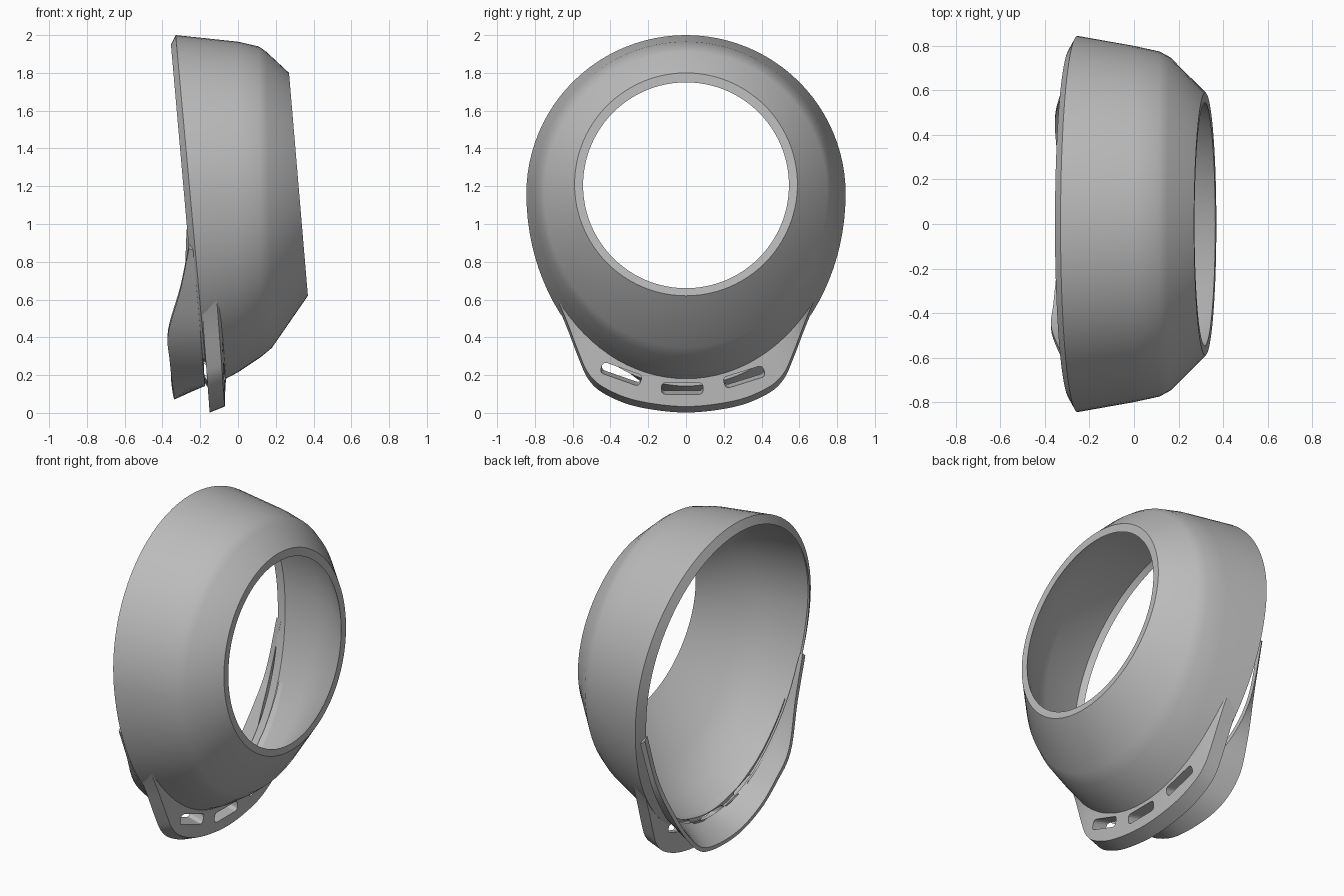
import bpy, bmesh
from math import sin, cos, pi, radians
from mathutils import Vector, Matrix

cube = bpy.data.objects.get("Cube")
if cube:
    bpy.data.objects.remove(cube)

grey = bpy.data.materials.new("plain_grey")
grey.use_nodes = True
grey.diffuse_color = (0.5, 0.5, 0.5, 1)
grey.node_tree.nodes["Principled BSDF"].inputs["Base Color"].default_value = (0.5, 0.5, 0.5, 1)


def make_object(name, bm):
    bmesh.ops.recalc_face_normals(bm, faces=bm.faces)
    mesh = bpy.data.meshes.new(name)
    bm.to_mesh(mesh)
    bm.free()
    mesh.materials.append(grey)
    obj = bpy.data.objects.new(name, mesh)
    bpy.context.collection.objects.link(obj)
    return obj


def egg(station, a):
    """Point on an egg-shaped section; x leans with height."""
    xt, zt, xb, zb, ry, zc = station
    z = zc + sin(a) * ((zt - zc) if sin(a) > 0 else (zc - zb))
    return Vector((xb + (xt - xb) * (z - zb) / (zt - zb), ry * cos(a), z))


def loft(name, loops, close_loops, close_sections):
    """Skin a list of equally long point loops with quads."""
    bm = bmesh.new()
    rows = [[bm.verts.new(p) for p in loop] for loop in loops]
    n, m = len(rows), len(rows[0])
    for i in range(n if close_sections else n - 1):
        a, b = rows[i], rows[(i + 1) % n]
        for j in range(m if close_loops else m - 1):
            k = (j + 1) % m
            bm.faces.new((a[j], a[k], b[k], b[j]))
    if not close_loops:
        bm.faces.new([r[0] for r in rows])
        bm.faces.new([r[-1] for r in rows])
    return make_object(name, bm)


def smooth_path(points, steps=6):
    """Catmull-Rom curve through the points."""
    full = [Vector(p) for p in points]
    ext = [2 * full[0] - full[1]] + full + [2 * full[-1] - full[-2]]
    out = []
    for a, b, c, d in zip(ext, ext[1:], ext[2:], ext[3:]):
        for s in range(steps):
            t = s / steps
            out.append(0.5 * (2 * b + (c - a) * t + (2 * a - 5 * b + 4 * c - d) * t * t
                              + (3 * b - a - 3 * c + d) * t ** 3))
    return out + [full[-1]]


def both_sides(left, right):
    """Join a +y half outline to a -y half given with positive y."""
    return list(left) + [Vector((x, -y, z)) for x, y, z in reversed(right[:-1])]


# Hollow shell: outer wall, front opening, inner wall, small inner lip, back rim
stations = [
    (-0.33, 2.0, -0.16, 0.13, 0.845, 1.16),
    (0.0, 1.965, 0.0, 0.215, 0.80, 1.16),
    (0.11, 1.94, 0.12, 0.295, 0.775, 1.16),
    (0.15, 1.912, 0.18, 0.345, 0.748, 1.165),
    (0.27, 1.80, 0.37, 0.62, 0.59, 1.21),
    (0.272, 1.75, 0.365, 0.66, 0.545, 1.205),
    (0.125, 1.882, 0.15, 0.385, 0.71, 1.165),
    (-0.01, 1.934, 0.0, 0.247, 0.77, 1.16),
    (-0.325, 1.969, -0.17, 0.158, 0.815, 1.16),
    (-0.355, 1.95, -0.2, 0.18, 0.787, 1.16),
]
SEGMENTS = 96
shell = loft("shell", [[egg(s, 2 * pi * j / SEGMENTS) for j in range(SEGMENTS)]
                       for s in stations], True, True)

# Lower flange: a thick crescent plate hugging the shell
half = [(0, 0.69, 0.59), (0, 0.63, 0.45), (0, 0.565, 0.28), (0, 0.515, 0.175),
        (0, 0.43, 0.1), (0, 0.26, 0.033), (0, 0, 0.002)]
outline = smooth_path(both_sides(half, half))
wall = (-0.12, 1.95, -0.12, 0.185, 0.81, 1.16)
half = [egg(wall, radians(-d)) for d in (33, 40, 49, 55, 61, 73, 90)]
inner = smooth_path(both_sides(half, half))


def at_depth(path, x, lift):
    return [Vector((x - 0.075 * p.z, p.y, p.z + lift)) for p in path]


flange = loft("lower_flange", [at_depth(outline, -0.15, 0), at_depth(outline, -0.07, 0.032),
                               at_depth(inner, -0.05, 0), at_depth(inner, -0.15, 0)], False, True)

# Back tongue: curved sheet flaring away from the lower rim, slit open on the left
tongue_edge = smooth_path(both_sides(
    [(-0.272, 0.79, 0.95), (-0.287, 0.70, 0.65), (-0.325, 0.60, 0.42),
     (-0.355, 0.48, 0.23), (-0.345, 0.30, 0.1), (-0.335, 0, 0.075)],
    [(-0.26, 0.79, 0.87), (-0.305, 0.65, 0.65), (-0.37, 0.49, 0.42),
     (-0.362, 0.37, 0.28), (-0.348, 0.22, 0.155), (-0.335, 0, 0.075)]))
rim = (-0.335, 1.985, -0.175, 0.142, 0.828, 1.16)
left = [egg(rim, radians(-d)) for d in (13, 32, 46, 60, 74, 90)]
right = [egg(rim, radians(-d)) for d in (17, 32, 46, 60, 74, 90)]
for p, gap in zip(left, (0.01, 0.045, 0.04, 0, 0, 0)):
    p.x -= gap
root = smooth_path(both_sides(left, right))
inset = [Vector((0, -0.025 * p.y / 0.8, 0.022)) for p in root]
tongue = loft("back_tongue", [root, tongue_edge,
                              [p + d for p, d in zip(tongue_edge, inset)],
                              [p + d for p, d in zip(root, inset)]], False, True)

# Three strap slots rising slightly toward the back, cut through the flange and shell
for i, (y, z, tilt) in enumerate([(-0.34, 0.215, -19), (-0.02, 0.14, 0), (0.305, 0.20, 17)]):
    bm = bmesh.new()
    bmesh.ops.create_cube(bm, size=1)
    bmesh.ops.scale(bm, vec=(0.26, 0.22, 0.06), verts=bm.verts)
    along = [e for e in bm.edges if abs((e.verts[0].co - e.verts[1].co).x) > 0.1]
    bmesh.ops.bevel(bm, geom=along, offset=0.02, segments=3, affect='EDGES', profile=0.5)
    bmesh.ops.transform(bm, verts=bm.verts,
                        matrix=Matrix.Translation((-0.12, y, z)) @ Matrix.Rotation(radians(tilt), 4, 'X')
                        @ Matrix.Rotation(radians(12), 4, 'Y'))
    cutter = make_object("slot_cutter_%d" % i, bm)
    cutter.hide_render = True
    cutter.hide_viewport = True
    cutter.display_type = 'WIRE'
    for part in (shell, flange):
        mod = part.modifiers.new("slot", 'BOOLEAN')
        mod.operation = 'DIFFERENCE'
        mod.solver = 'EXACT'
        mod.object = cutter

# Smooth shading with crisp rims
for part in (shell, flange, tongue):
    bpy.ops.object.select_all(action='DESELECT')
    bpy.context.view_layer.objects.active = part
    part.select_set(True)
    bpy.ops.object.shade_smooth_by_angle(angle=radians(35))
